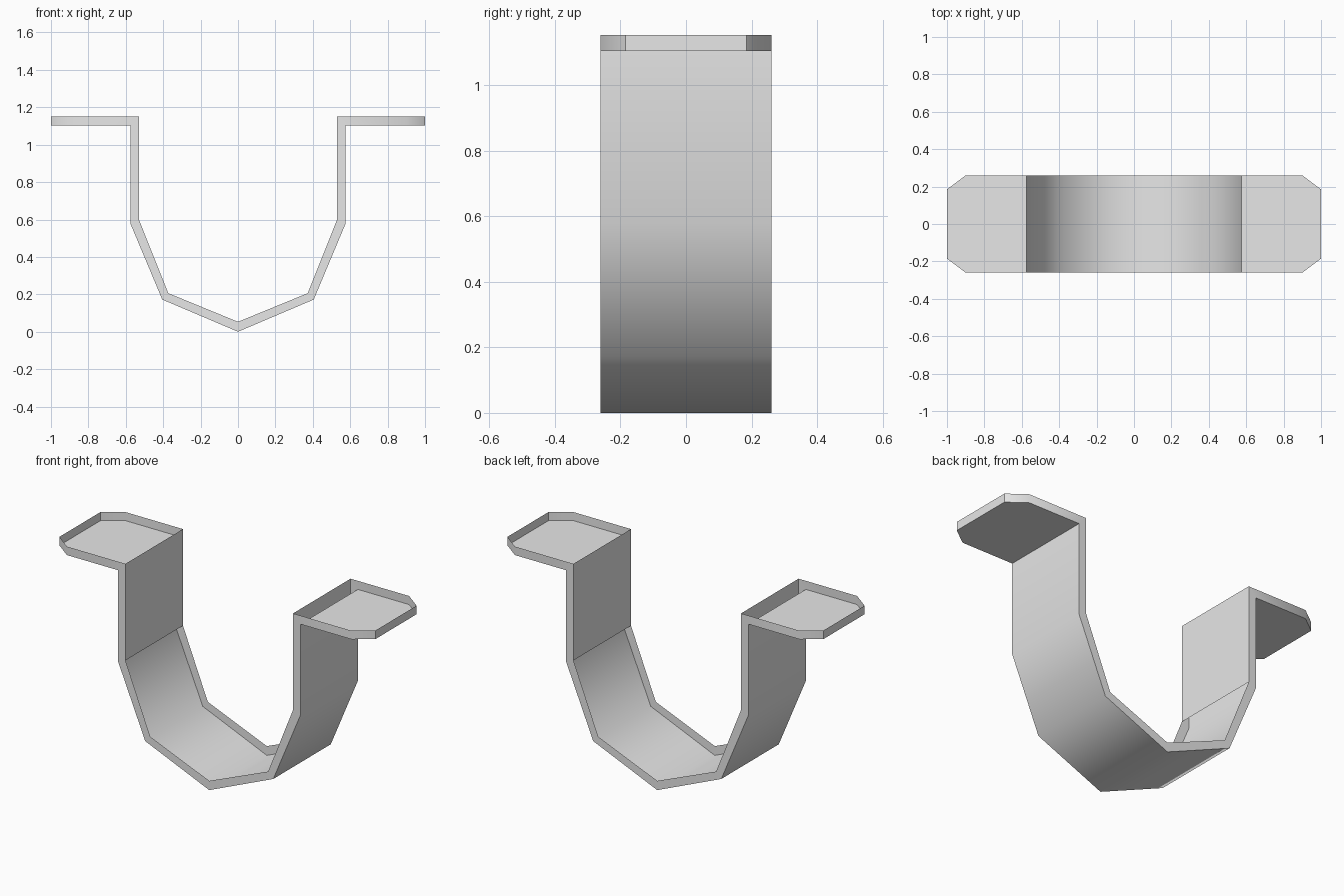
import bpy
import bmesh
from math import radians

cube = bpy.data.objects.get("Cube")
if cube:
    bpy.data.objects.remove(cube, do_unlink=True)

# Plain grey metal
metal = bpy.data.materials.new("grey_metal")
metal.use_nodes = True
colour = (0.8, 0.8, 0.8, 1.0)
metal.diffuse_color = colour
metal.node_tree.nodes["Principled BSDF"].inputs["Base Color"].default_value = colour

# Half profile (x, z) from the bottom of the cradle out to the flange corner
inner = [(0, 0.053), (0.373, 0.206), (0.53, 0.6), (0.53, 1.152), (0.9, 1.152)]
outer = [(0, 0), (0.405, 0.172), (0.576, 0.58), (0.576, 1.103), (0.9, 1.103)]
half_width = 0.26
tip_x, tip_half = 1.0, 0.185

bm = bmesh.new()


def row(profile, side):
    """Profile vertices on one side, ending with the chamfered flange tip."""
    verts = [bm.verts.new((x, side * half_width, z)) for x, z in profile]
    verts.append(bm.verts.new((tip_x, side * tip_half, profile[-1][1])))
    return verts


in_front, in_back = row(inner, -1), row(inner, 1)
out_front, out_back = row(outer, -1), row(outer, 1)

# Side rims, including the flange chamfers
for a, b in ((in_front, out_front), (in_back, out_back)):
    for i in range(len(a) - 1):
        bm.faces.new((a[i], a[i + 1], b[i + 1], b[i]))

# Outer skin of the cradle
skin = [bm.faces.new((out_front[i], out_front[i + 1], out_back[i + 1], out_back[i]))
        for i in range(3)]

# Flange floor, flange end and upright inner wall; the upward side stays open
bm.faces.new(out_front[3:] + out_back[:2:-1])
bm.faces.new((in_front[5], out_front[5], out_back[5], in_back[5]))
bm.faces.new((in_front[2], in_front[3], in_back[3], in_back[2]))

# Outward normals, smooth shading with sharp corners
bmesh.ops.recalc_face_normals(bm, faces=bm.faces)
bm.normal_update()
if skin[0].normal.z > 0:
    bmesh.ops.reverse_faces(bm, faces=bm.faces)
for face in bm.faces:
    face.smooth = True
for edge in bm.edges:
    edge.smooth = edge.calc_face_angle(0) < radians(48)

mesh = bpy.data.meshes.new("bracket")
bm.to_mesh(mesh)
bm.free()
mesh.materials.append(metal)
bracket = bpy.data.objects.new("bracket", mesh)
bpy.context.collection.objects.link(bracket)

# Mirror the half bracket across x
mirror = bracket.modifiers.new("mirror", 'MIRROR')
mirror.use_axis = (True, False, False)
mirror.use_mirror_merge = True
